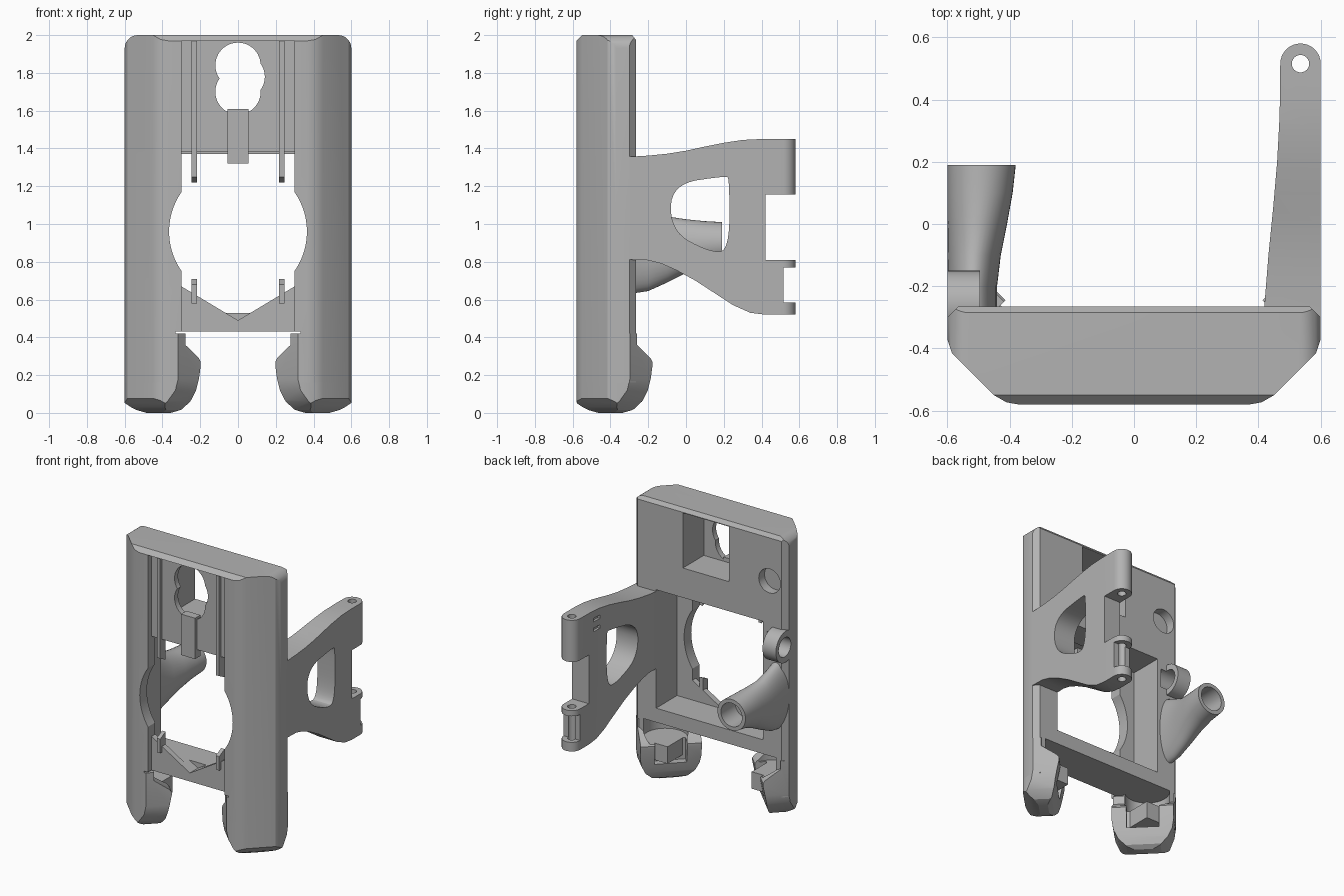
import bpy, bmesh, math
from mathutils import Matrix, Vector

if "Cube" in bpy.data.objects:
    bpy.data.objects.remove(bpy.data.objects["Cube"], do_unlink=True)

grey = bpy.data.materials.new("plain_grey")
grey.use_nodes = True
grey.diffuse_color = (0.45, 0.45, 0.45, 1)
grey.node_tree.nodes["Principled BSDF"].inputs["Base Color"].default_value = (0.45, 0.45, 0.45, 1)


def add(name, bm, matrix=None):
    bmesh.ops.recalc_face_normals(bm, faces=bm.faces)
    mesh = bpy.data.meshes.new(name)
    bm.to_mesh(mesh)
    bm.free()
    mesh.materials.append(grey)
    obj = bpy.data.objects.new(name, mesh)
    bpy.context.scene.collection.objects.link(obj)
    if matrix:
        mesh.transform(matrix)
    return obj


def prism(name, points, axis, lo, hi, matrix=None):
    """Extrude a closed outline along one axis."""
    place = {"x": lambda a, b: (lo, a, b), "y": lambda a, b: (a, lo, b), "z": lambda a, b: (a, b, lo)}[axis]
    bm = bmesh.new()
    face = bm.faces.new([bm.verts.new(place(a, b)) for a, b in points])
    out = bmesh.ops.extrude_face_region(bm, geom=[face])
    step = Vector([(hi - lo) * (axis == k) for k in "xyz"])
    bmesh.ops.translate(bm, verts=[g for g in out["geom"] if isinstance(g, bmesh.types.BMVert)], vec=step)
    return add(name, bm, matrix)


def box(name, x, y, z, matrix=None):
    return prism(name, [(x[0], y[0]), (x[1], y[0]), (x[1], y[1]), (x[0], y[1])], "z", z[0], z[1], matrix)


def disc(a, b, r, n=48):
    return [(a + r * math.cos(i * math.tau / n), b + r * math.sin(i * math.tau / n)) for i in range(n)]


def mirrored(points):
    """Complete a right-hand outline with its reflection."""
    return points + [(-a, b) for a, b in reversed(points) if abs(a) > 1e-6]


def rounded(points, rounds=3):
    for _ in range(rounds):
        out = []
        for p, q in zip(points, points[1:] + points[:1]):
            p, q = Vector(p), Vector(q)
            out += [tuple(p.lerp(q, 0.25)), tuple(p.lerp(q, 0.75))]
        points = out
    return points


def combine(obj, tool, operation="DIFFERENCE"):
    """Apply a boolean and discard the helper."""
    tool.hide_render = True
    mod = obj.modifiers.new("shape", "BOOLEAN")
    mod.operation, mod.object, mod.solver = operation, tool, "EXACT"
    bpy.context.view_layer.update()
    mesh = bpy.data.meshes.new_from_object(obj.evaluated_get(bpy.context.evaluated_depsgraph_get()))
    obj.modifiers.clear()
    obj.data = mesh
    bpy.data.objects.remove(tool, do_unlink=True)


# Main frame: plan outline trimmed by its front and side outlines
def plan(back):
    return mirrored([(0.37, -0.58), (0.41, -0.573), (0.45, -0.55), (0.585, -0.415), (0.6, -0.37)] + back)


frame = prism("frame", plan([(0.6, -0.3), (0.565, -0.265)]), "z", 0.16, 2)
corner = [(0.53 + 0.07 * math.sin(t), 1.93 + 0.07 * math.cos(t)) for t in [i * math.pi / 16 for i in range(9)]]
combine(frame, prism("trim", mirrored(corner + [(0.6, 0.1)]), "y", -0.7, 0), "INTERSECT")
side = [(-0.58, 0), (-0.58, 1.97), (-0.55, 2), (-0.285, 2), (-0.265, 1.975), (-0.265, 0)]
combine(frame, prism("trim", side, "x", -1, 1), "INTERSECT")

# Front recess, rear cavity, rear pocket, gap between the legs
for x, y, z in [((-0.3, 0.3), (-0.7, -0.54), (0.43, 1.97)),
                ((-0.42, 0.42), (-0.5, 0), (0.53, 1.37)),
                ((-0.15, 0.21), (-0.5, 0), (1.58, 1.97)),
                ((-0.33, 0.33), (-0.7, 0), (0, 0.43))]:
    combine(frame, box("cut", x, y, z))

# Large front opening with a pointed bottom and round sides
opening = mirrored([(0, 0.49), (0.3, 0.67), (0.3, 1.38)])
combine(frame, prism("cut", opening, "y", -0.7, -0.45))
combine(frame, prism("cut", disc(0, 0.96, 0.365, 72), "y", -0.7, -0.45))

# Lobed hole in the upper panel and blind hole in the back
for x, z, r in [(0, 1.84, 0.12), (0, 1.7, 0.12), (0.022, 1.78, 0.12)]:
    combine(frame, prism("cut", disc(x, z, r), "y", -0.7, -0.45))
combine(frame, prism("cut", disc(-0.47, 1.67, 0.085), "y", -0.33, 0))

# Thin rails and central tongue on the front panel
for s, label in ((1, "left"), (-1, "right")):
    x = sorted((s * 0.218, s * 0.245))
    prism(label + "_upper_rail", [(-0.56, 1.25), (-0.5, 1.22), (-0.5, 1.97), (-0.56, 1.97)], "x", *x)
    prism(label + "_lower_rail", [(-0.56, 0.58), (-0.5, 0.58), (-0.5, 0.71), (-0.56, 0.68)], "x", *x)
box("center_tongue", (-0.055, 0.055), (-0.56, -0.5), (1.32, 1.61))

# Diagonal notched feet under both columns
foot_side = [(-0.13, 0.42), (-0.13, 0.08), (-0.08, 0.03), (-0.03, 0), (0.03, 0), (0.06, 0.02), (0.08, 0.07),
             (0.115, 0.25), (0.115, 0.27), (0.1, 0.29), (0, 0.36), (0, 0.42)]
foot_end = mirrored([(0.06, 0), (0.11, 0.015), (0.16, 0.06), (0.19, 0.12), (0.2, 0.18), (0.2, 0.5)])
for s, label in ((1, "left"), (-1, "right")):
    turn = Matrix.Translation((s * 0.42, -0.4, 0)) @ Matrix.Rotation(math.radians(90 + s * 45), 4, "Z")
    foot = prism(label + "_foot", foot_side, "y", -0.3, 0.3, turn)
    combine(foot, prism("trim", foot_end, "x", -0.5, 0.5, turn), "INTERSECT")
    combine(foot, prism("trim", plan([(0.6, -0.1)]), "z", -0.1, 0.5), "INTERSECT")
    combine(foot, box("cut", (0.04, 0.3), (-0.105, 0.105), (0.13, 0.5), turn))
    for part in (foot, frame):
        combine(part, prism("cut", disc(s * 0.42, -0.37, 0.145), "z", 0.28, 0.43))

# Hinge arm: side outline trimmed by its curved plan
arm_side = [(-0.32, 1.355), (-0.2, 1.362), (-0.1, 1.372), (0, 1.388), (0.1, 1.41), (0.2, 1.43), (0.3, 1.445),
            (0.4, 1.45), (0.58, 1.45), (0.58, 1.155), (0.42, 1.155), (0.42, 0.81), (0.58, 0.81), (0.58, 0.77),
            (0.515, 0.77), (0.515, 0.585), (0.58, 0.585), (0.58, 0.52), (0.42, 0.52), (0.34, 0.53), (0.25, 0.57),
            (0.15, 0.635), (0.05, 0.7), (-0.05, 0.755), (-0.13, 0.79), (-0.2, 0.808), (-0.32, 0.812)]
arm = prism("hinge_arm", arm_side, "x", 0.3, 0.7)
tip = [(0.535 + 0.065 * math.cos(t), 0.515 + 0.065 * math.sin(t)) for t in [i * math.pi / 16 for i in range(17)]]
arm_plan = [(0.6, -0.3)] + tip + [(0.468, 0.35), (0.46, 0.2), (0.447, 0.05), (0.432, -0.1), (0.42, -0.25), (0.42, -0.3)]
combine(arm, prism("trim", arm_plan, "z", 0, 2), "INTERSECT")
window = rounded([(-0.08, 1.21), (0.21, 1.255), (0.23, 1.24), (0.23, 0.86), (0.13, 0.85), (-0.08, 0.96)])
combine(arm, prism("cut", window, "x", 0.2, 0.8))
combine(arm, prism("cut", disc(0.535, 0.515, 0.028, 24), "z", 0, 2))
for z in (1.3, 1.37):
    combine(arm, box("cut", (0.4, 0.485), (0.3, 0.37), (z, z + 0.025)))

# Flared socket tube: y, inner x, bottom z, top z
bm = bmesh.new()
rings = []
for y, x, low, high in [(-0.3, -0.44, 0.63, 1.12), (-0.2, -0.44, 0.645, 1.08), (-0.1, -0.428, 0.69, 1.04),
                        (0, -0.408, 0.74, 1.025), (0.1, -0.39, 0.775, 1.015), (0.19, -0.38, 0.79, 1.01)]:
    rings.append([bm.verts.new(((x - 0.6) / 2 + (x + 0.6) / 2 * a, y, (low + high) / 2 + (high - low) / 2 * b))
                  for a, b in disc(0, 0, 1, 40)])
for r, q in zip(rings, rings[1:]):
    for i in range(40):
        bm.faces.new((r[i], r[i - 1], q[i - 1], q[i]))
bm.faces.new(rings[0])
bm.faces.new(rings[-1])
tube = add("socket_tube", bm)
combine(tube, prism("cut", disc(-0.49, 0.9, 0.083), "y", 0.03, 0.3))

# Side ring boss
boss = prism("side_ring", disc(-0.26, 1.24, 0.11), "x", -0.6, -0.495)
for part in (boss, frame):
    combine(part, prism("cut", disc(-0.25, 1.24, 0.068), "x", -0.7, -0.45))

# Smooth curved faces while keeping edges crisp
bpy.ops.object.select_all(action="DESELECT")
for obj in bpy.context.scene.objects:
    if obj.type == "MESH" and grey.name in obj.data.materials:
        obj.select_set(True)
        bpy.context.view_layer.objects.active = obj
bpy.ops.object.shade_smooth_by_angle(angle=math.radians(25))
